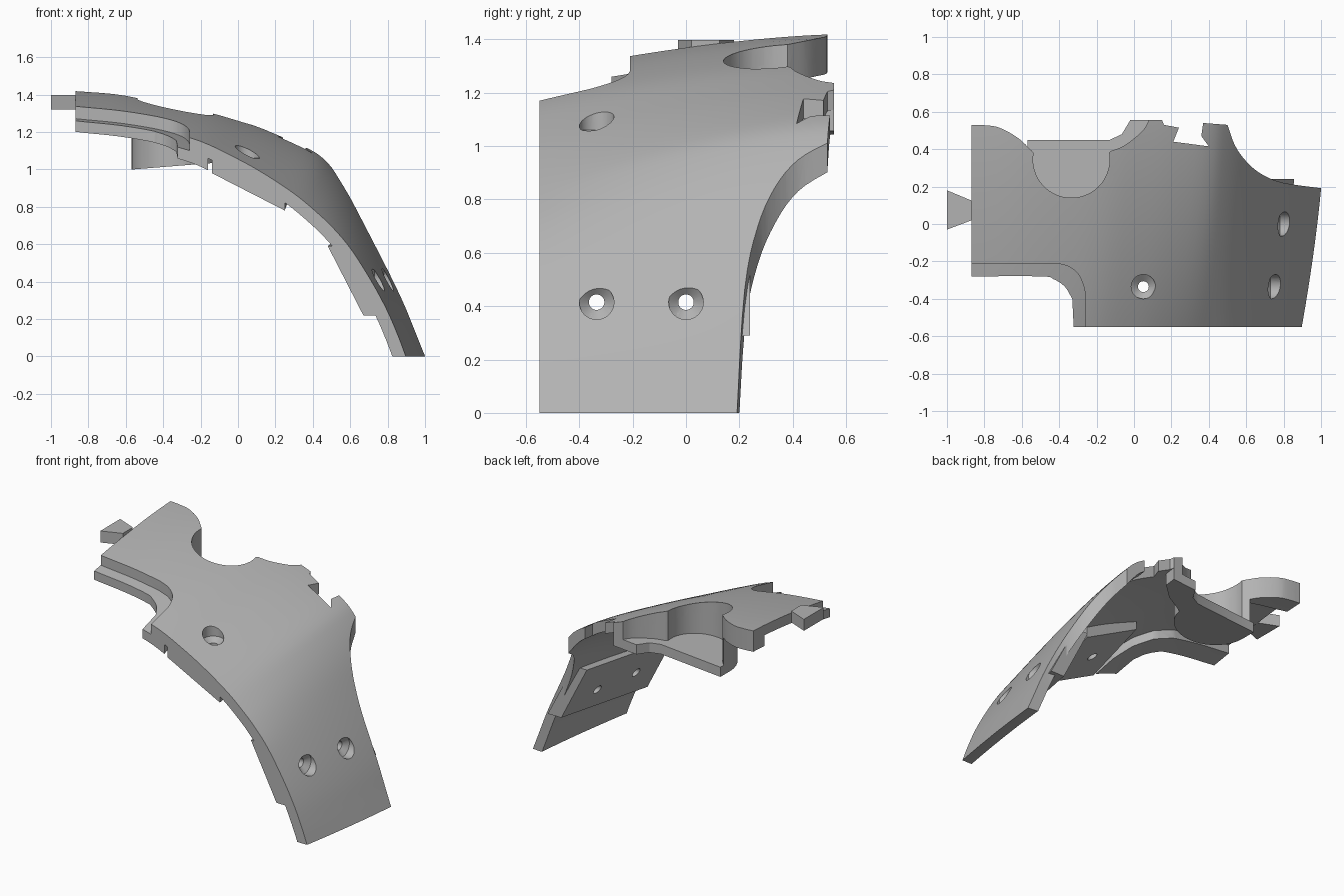
import bpy, bmesh, math
from mathutils import Vector

cube = bpy.data.objects.get("Cube")
if cube:
    bpy.data.objects.remove(cube, do_unlink=True)

grey = bpy.data.materials.new("plain grey")
grey.use_nodes = True
grey.diffuse_color = (0.45, 0.45, 0.45, 1)
grey.node_tree.nodes["Principled BSDF"].inputs["Base Color"].default_value = (0.45, 0.45, 0.45, 1)


def smooth_path(points, steps=4):
    """Catmull-Rom curve through 2D points."""
    p = [Vector(q) for q in points]
    p = [2 * p[0] - p[1]] + p + [2 * p[-1] - p[-2]]
    out = []
    for i in range(1, len(p) - 2):
        a, b, c, d = p[i - 1:i + 3]
        for s in range(steps):
            t = s / steps
            out.append(0.5 * (2 * b + (c - a) * t + (2 * a - 5 * b + 4 * c - d) * t * t
                              + (3 * b - a - 3 * c + d) * t ** 3))
    return out + [p[-2]]


# Curved skin: section at the back, and at the front, blended along y
BACK = smooth_path([(-.87, 1.42), (-.6, 1.4), (-.35, 1.36), (-.13, 1.31), (.06, 1.245),
                    (.24, 1.175), (.41, 1.095), (.5, 1.015), (.6, .88), (.7, .7),
                    (.82, .47), (.91, .28), (.975, .12), (1.025, 0)])
FRONT = smooth_path([(-.87, 1.275), (-.62, 1.245), (-.4, 1.205), (-.2, 1.15), (0, 1.055),
                     (.15, .97), (.3, .87), (.41, .78), (.51, .685), (.61, .565),
                     (.72, .39), (.8, .24), (.86, .1), (.897, 0)])


def section(y):
    w = (max(0.6 - y, 0) / 1.15) ** 1.6
    return [b.lerp(f, w) for b, f in zip(BACK, FRONT)]


def height(x, y):
    pts = section(y)
    for a, b in zip(pts, pts[1:]):
        if a.x <= x <= b.x:
            return a.y + (b.y - a.y) * (x - a.x) / (b.x - a.x)
    return pts[0].y


def offset(pts, d):
    out = []
    for i, p in enumerate(pts):
        t = (pts[min(i + 1, len(pts) - 1)] - pts[max(i - 1, 0)]).normalized()
        q = p + Vector((t.y, -t.x)) * d
        if i == 0:
            q.x = p.x
        out.append(Vector((q.x, max(q.y, 0))))
    return out


def loft(name, rings):
    """Closed solid through rings of equal length."""
    bm = bmesh.new()
    vs = [[bm.verts.new(p) for p in r] for r in rings]
    n = len(rings[0])
    for a, b in zip(vs, vs[1:]):
        for i in range(n):
            bm.faces.new((a[i], a[(i + 1) % n], b[(i + 1) % n], b[i]))
    bm.faces.new(vs[0])
    bm.faces.new(vs[-1])
    bmesh.ops.recalc_face_normals(bm, faces=bm.faces)
    mesh = bpy.data.meshes.new(name)
    bm.to_mesh(mesh)
    bm.free()
    mesh.materials.append(grey)
    ob = bpy.data.objects.new(name, mesh)
    bpy.context.collection.objects.link(ob)
    return ob


def column(name, outline, bottom, top):
    return loft(name, [[(x, y, f(x, y)) for x, y in outline] for f in (bottom, top)])


def combine(ob, tool, operation):
    bpy.context.view_layer.objects.active = ob
    mod = ob.modifiers.new("cut", 'BOOLEAN')
    mod.operation, mod.solver, mod.object = operation, 'EXACT', tool
    bpy.ops.object.modifier_apply(modifier=mod.name)
    bpy.data.objects.remove(tool, do_unlink=True)


def skin(name, outline, d0, d1):
    """Layer of the curved skin between two depths, trimmed to a plan outline."""
    rings = []
    for i in range(29):
        y = -0.55 + 1.12 * i / 28
        pts = section(y)
        ring = offset(pts, d0) + offset(pts, d1)[::-1]
        rings.append([(p.x, y, p.y) for p in ring])
    ob = loft(name, rings)
    tool = column("trim", outline, lambda x, y: -1, lambda x, y: 2)
    combine(ob, tool, 'INTERSECT')
    return ob


# Plan outlines
corner = [tuple(p) for p in smooth_path([(-.88, .53), (-.8, .528), (-.72, .515), (-.62, .46), (-.545, .39)])]
socket = [(-.335 + .205 * math.cos(math.radians(a)), .345 + .205 * math.sin(math.radians(a)))
          for a in range(170, 375, 8)]
lip = [tuple(p) for p in smooth_path([(-.125, .39), (-.06, .415), (.01, .465), (.055, .51), (.08, .555)])]
notch = [(.15, .555), (.16, .53), (.24, .515), (.21, .44), (.4, .415), (.36, .47), (.37, .54)]
flank = [tuple(p) for p in smooth_path([(.5, .53), (.54, .42), (.6, .335), (.68, .268), (.8, .22), (1.05, .185)])]
inlet = [tuple(p) for p in smooth_path([(-.26, -.4), (-.267, -.34), (-.3, -.265), (-.36, -.223), (-.43, -.21)])]
edge = corner + socket + lip
panel_outline = edge + notch + flank + [(1.05, -.56), (-.26, -.56)] + inlet + [(-.88, -.21)]

panel = skin("curved_panel", panel_outline, 0, 0.068)

# Stepped ledge along the front inlet
ledge_out = [(-.88, -.28), (-.5, -.28), (-.43, -.295), (-.37, -.335), (-.33, -.4), (-.322, -.56)]
ledge_in = [(-.16, -.56), (-.17, -.4), (-.22, -.27), (-.31, -.18), (-.43, -.14), (-.88, -.14)]
ledge = skin("front_ledge", smooth_path(ledge_out[:-1]) + ledge_out[-1:] + ledge_in, 0.066, 0.125)

# Thick corner at the back
corner_block = skin("corner_block", corner + [(-.545, .37), (-.88, .41)], 0.05, 0.14)

# Socket: a floor and curved wall under the panel, hollowed from behind
cup_outline = [(-.57, .45), (-.13, .45), (-.065, .48), (-.02, .555), (.15, .555), (.14, .47), (.04, .38), (-.06, .33)]
cup_outline += [(-.335 + .235 * math.cos(math.radians(a)), .345 + .24 * math.sin(math.radians(a)))
                for a in range(350, 175, -10)]
cup = column("socket_cup", cup_outline, lambda x, y: 1.0 + .08 * (x + .56),
             lambda x, y: height(x, y) - .03)
hollow = column("hollow", edge + [(.08, .8), (-.88, .8)],
                lambda x, y: 1.065 + .08 * (x + .56), lambda x, y: 2)
combine(cup, hollow, 'DIFFERENCE')

# Dovetail tab on the end
tab = column("dovetail_tab", [(-1, .18), (-.868, .125), (-.868, .02), (-1, -.03)],
             lambda x, y: 1.32, lambda x, y: 1.397)


def pad(name, profile, y1, slope):
    """Mounting pad under the skin, skewed to follow its slope."""
    rings = []
    for y in (-.549, y1):
        k = y + .549
        rings.append([(x + slope[0] * k, y, z + slope[1] * k) for x, z in profile])
    return loft(name, rings)


upper_pad = pad("upper_pad", [(-.14, .98), (.25, .78), (.25, .87), (.05, .99), (-.14, 1.08)], -.1, (.085, .24))
lower_pad = pad("lower_pad", [(.48, .59), (.67, .22), (.77, .22), (.66, .43), (.55, .59)], .24, (.11, .09))


# Countersunk screw holes through panel and pads
def drill(ob, centre, along_x):
    rings = []
    for r, h in ((.029, -.35), (.029, -.06), (.065, -.03), (.065, .2)):
        ring = []
        for i in range(32):
            a = math.tau * i / 32
            u, v = r * math.cos(a), r * math.sin(a)
            ring.append(Vector(centre) + Vector((h, u, v) if along_x else (u, v, h)))
        rings.append(ring)
    combine(ob, loft("drill", rings), 'DIFFERENCE')


for centre, along_x, parts in (((.81, 0, .415), True, (panel, lower_pad)),
                               ((.76, -.335, .415), True, (panel, lower_pad)),
                               ((.05, -.335, 1.09), False, (panel, upper_pad))):
    for part in parts:
        drill(part, centre, along_x)

for ob in (panel, ledge, corner_block, cup, tab, upper_pad, lower_pad):
    bpy.ops.object.select_all(action='DESELECT')
    ob.select_set(True)
    bpy.context.view_layer.objects.active = ob
    bpy.ops.object.shade_smooth_by_angle(angle=math.radians(30))
